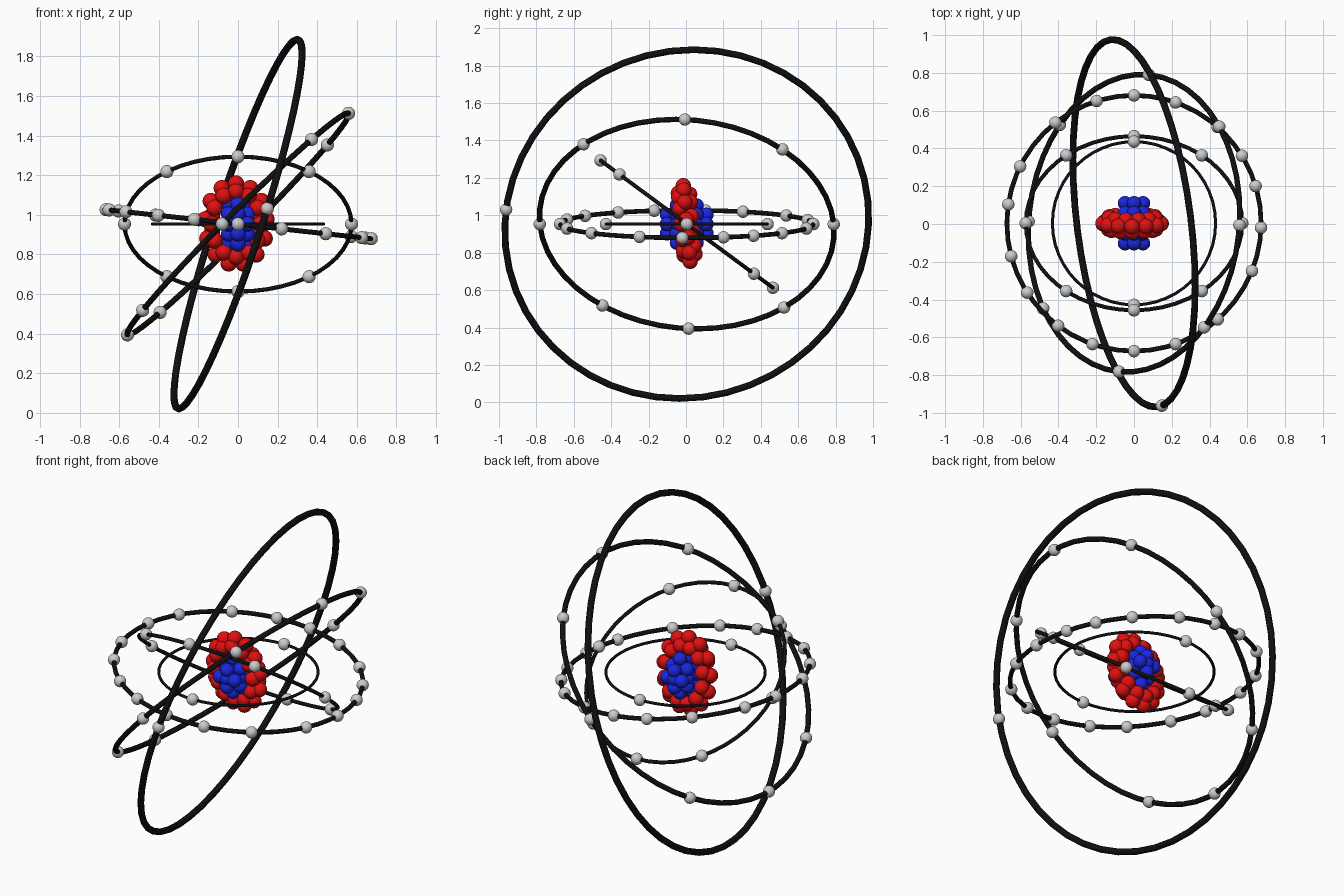
import bpy
from math import radians, cos, sin, pi, atan2, degrees
from mathutils import Vector

if "Cube" in bpy.data.objects:
    bpy.data.objects.remove(bpy.data.objects["Cube"])

CENTRE = Vector((0, 0.004, 0.953))


def material(name, rgb):
    m = bpy.data.materials.new(name)
    m.diffuse_color = (*rgb, 1)
    m.use_nodes = True
    m.node_tree.nodes["Principled BSDF"].inputs["Base Color"].default_value = m.diffuse_color
    return m


black = material("black", (0.005, 0.005, 0.005))
red = material("red", (0.75, 0.005, 0.005))
blue = material("blue", (0.01, 0.02, 0.75))


def ball_mesh(name, radius, mat=None):
    """Smooth sphere mesh shared by all balls of one kind."""
    bpy.ops.mesh.primitive_uv_sphere_add(segments=28, ring_count=16, radius=radius)
    ob = bpy.context.object
    bpy.ops.object.shade_smooth()
    mesh = ob.data
    mesh.name = name
    if mat:
        mesh.materials.append(mat)
    mesh.use_fake_user = True
    bpy.data.objects.remove(ob)
    return mesh


def place(mesh, name, offset):
    ob = bpy.data.objects.new(name, mesh)
    ob.location = CENTRE + Vector(offset)
    bpy.context.collection.objects.link(ob)


electron = ball_mesh("electron", 0.033)
proton = ball_mesh("proton", 0.041, red)
neutron = ball_mesh("neutron", 0.038, blue)


def azimuths(points):
    return [degrees(atan2(y, x)) for x, y in points]


# Orbits: radius, plane normal, electron directions seen from above
ring3 = [90, 71, 49, 32, 17, -2, -22, -49, -71, -90, -109, -126.5,
         -147, -165, 171.5, 153.5, 128, 107]
ring4 = azimuths([(.56, -.01), (.37, -.55), (-.08, -.79), (-.48, -.45),
                  (-.56, .01), (-.4, .53), (.08, .8), (.45, .51)])
orbits = [
    (0.432, (0, 0, 1), [90, -90]),
    (0.573, (0, 0.594, 0.804), [45 * i for i in range(8)]),
    (0.677, (0.109, 0, 0.994), ring3),
    (0.790, (-0.70, 0.071, 0.70), ring4),
    (0.980, (1, 0.127, -0.326), azimuths([(.147, -.96)])),
]
for i, (radius, normal, angles) in enumerate(orbits, 1):
    n = Vector(normal).normalized()
    bpy.ops.mesh.primitive_torus_add(
        location=CENTRE, major_segments=48, minor_segments=12,
        major_radius=radius, minor_radius=radius * 0.0185)
    ring = bpy.context.object
    ring.name = f"orbit_ring_{i}"
    ring.rotation_mode = 'QUATERNION'
    ring.rotation_quaternion = n.to_track_quat('Z', 'Y')
    ring.data.materials.append(black)
    bpy.ops.object.shade_smooth()
    for a in angles:
        c, s = cos(radians(a)), sin(radians(a))
        d = Vector((c, s, -(n.x * c + n.y * s) / n.z)).normalized()
        place(electron, f"electron_{i}", d * radius)

# Protons: flattened upright wreath in the front plane, leaning slightly
for rx, rz, y, count, phase in [(.155, .205, 0, 13, 0),
                                (.125, .165, .03, 12, .5),
                                (.125, .165, -.03, 12, 0)]:
    for k in range(count):
        t = pi / 2 + 2 * pi * (k + phase) / count
        z = rz * sin(t)
        place(proton, "proton", (rx * cos(t) - .01, y - .09 * z, z))

# Neutrons: packed core that bulges out at front and back
for ix in range(-1, 2):
    for iy in range(-2, 3):
        for iz in range(-2, 3):
            p = Vector((ix * .048, iy * .053, iz * .05))
            if (p.x / .1) ** 2 + (p.y / .125) ** 2 + (p.z / .115) ** 2 < 1.05:
                place(neutron, "neutron", p)
